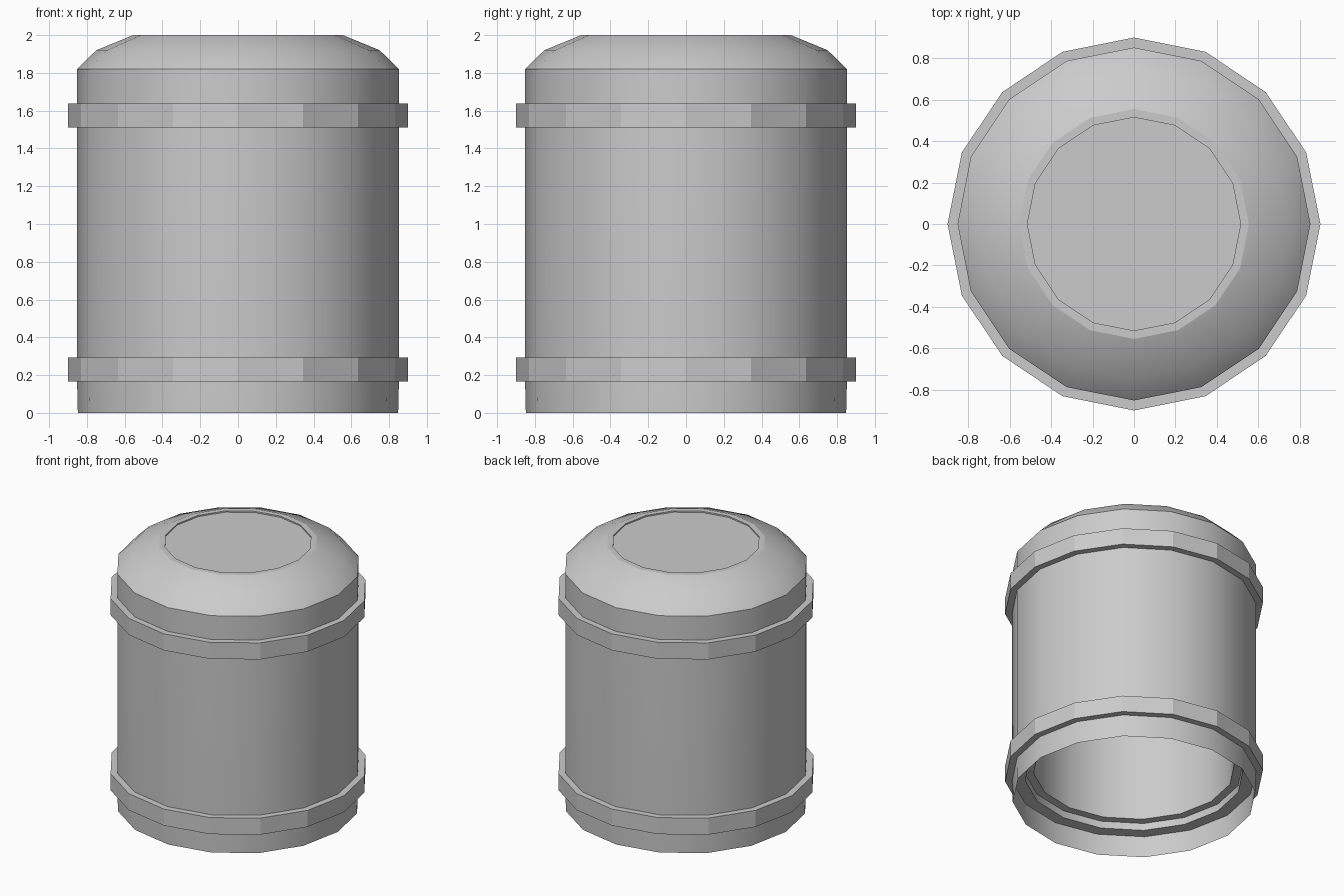
import bpy, bmesh
from math import cos, sin, pi, radians

cube = bpy.data.objects.get("Cube")
if cube:
    bpy.data.objects.remove(cube, do_unlink=True)

SIDES = 16

# One plain grey for the whole vessel
grey = bpy.data.materials.new("plain_grey")
grey.use_nodes = True
COLOUR = (0.6, 0.6, 0.6, 1)
grey.diffuse_color = COLOUR
grey.node_tree.nodes["Principled BSDF"].inputs["Base Color"].default_value = COLOUR


def lathe(name, profile, closed=False, cap=False, smooth=True):
    """Spin (radius, z) points, listed with the outside on their right going up."""
    bm = bmesh.new()
    rings = [[bm.verts.new((r * cos(2 * pi * i / SIDES), r * sin(2 * pi * i / SIDES), z))
              for i in range(SIDES)] for r, z in profile]
    pairs = list(zip(rings, rings[1:]))
    if closed:
        pairs.append((rings[-1], rings[0]))
    for low, high in pairs:
        for i in range(SIDES):
            j = (i + 1) % SIDES
            bm.faces.new((low[i], low[j], high[j], high[i]))
    if cap:
        bm.faces.new(rings[-1])
    mesh = bpy.data.meshes.new(name)
    bm.to_mesh(mesh)
    bm.free()
    mesh.materials.append(grey)
    obj = bpy.data.objects.new(name, mesh)
    bpy.context.collection.objects.link(obj)
    if smooth:
        bpy.ops.object.select_all(action='DESELECT')
        obj.select_set(True)
        bpy.context.view_layer.objects.active = obj
        bpy.ops.object.shade_smooth_by_angle(angle=radians(30))
    return obj


# Wall: inner liner, stepped underside, open foot skirt and outer side
lathe("inner_liner", [(0.50, 1.90), (0.70, 1.78), (0.70, 0.22), (0.76, 0.22),
                      (0.76, 0.165), (0.85, 0.165), (0.845, 0)])
lathe("outer_wall", [(0.848, 0), (0.852, 0.165), (0.852, 1.82)])

# Domed shoulder and the shallow recessed lid
lathe("shoulder", [(0.852, 1.82), (0.75, 1.92), (0.555, 2.0)])
lathe("lid", [(0.555, 2.0), (0.515, 2.0), (0.515, 1.99)], cap=True)
lathe("inner_ceiling", [(0.01, 1.90), (0.50, 1.90)][::1], smooth=False)

# Faceted bands
for name, z in (("lower_band", 0.165), ("upper_band", 1.51)):
    lathe(name, [(0.84, z), (0.90, z), (0.90, z + 0.127), (0.84, z + 0.127)],
          closed=True, smooth=False)
